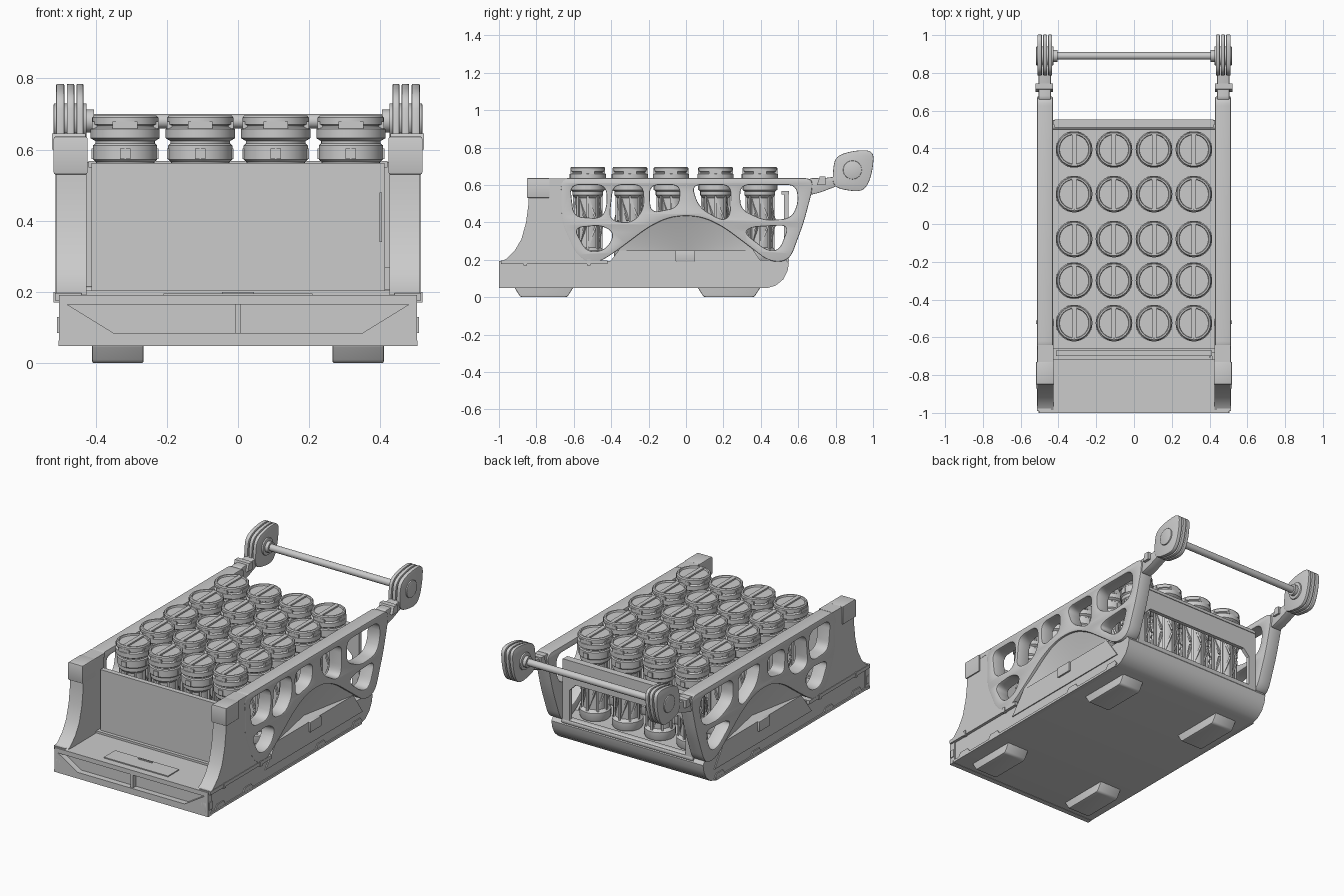
import bpy, bmesh, math
from mathutils import Matrix, Vector

AXES = {'x': Matrix(((0, 0, 1), (1, 0, 0), (0, 1, 0))),    # outline is (y, z)
        'y': Matrix(((1, 0, 0), (0, 0, -1), (0, 1, 0))),   # outline is (x, z)
        'z': Matrix.Identity(3)}                           # outline is (x, y)


def rounded(pts, r, n=6):
    if r <= 0:
        return [Vector(p) for p in pts]
    out = []
    for i, p in enumerate(pts):
        p = Vector(p)
        a, b = Vector(pts[i - 1]) - p, Vector(pts[(i + 1) % len(pts)]) - p
        a *= min(r / a.length, 0.48)
        b *= min(r / b.length, 0.48)
        for k in range(n + 1):
            t = k / n
            out.append(p + a * (1 - t) ** 2 + b * t ** 2)
    return out


def add_object(name, me, mirror=False):
    me.name = name
    me.shade_smooth()
    me.set_sharp_from_angle(angle=math.radians(32))
    ob = bpy.data.objects.new(name, me)
    bpy.context.collection.objects.link(ob)
    if mirror:
        m = ob.modifiers.new("mirror", 'MIRROR')
        m.use_axis[0] = True
        m.use_mirror_merge = False
    return ob


def plate(name, outline, axis, a, b, r=0.0, holes=(), hole_r=0.05, bevel=0.0, mirror=False):
    """Extrude a rounded outline (with optional holes) between a and b along an axis."""
    cu = bpy.data.curves.new(name, 'CURVE')
    cu.dimensions, cu.fill_mode = '2D', 'BOTH'
    cu.extrude, cu.bevel_depth, cu.offset = abs(b - a) / 2 - bevel, bevel, -bevel
    cu.bevel_resolution = 1
    for pts in [rounded(outline, r)] + [rounded(h, hole_r) for h in holes]:
        sp = cu.splines.new('POLY')
        sp.points.add(len(pts) - 1)
        for q, p in zip(sp.points, pts):
            q.co = (p.x, p.y, 0, 1)
        sp.use_cyclic_u = True
    tmp = bpy.data.objects.new("tmp", cu)
    bpy.context.collection.objects.link(tmp)
    dg = bpy.context.evaluated_depsgraph_get()
    me = bpy.data.meshes.new_from_object(tmp.evaluated_get(dg))
    bpy.data.objects.remove(tmp)
    bpy.data.curves.remove(cu)
    mid = (a + b) / 2 * (-1 if axis == 'y' else 1)
    bm = bmesh.new()
    bm.from_mesh(me)
    for v in bm.verts:
        v.co = AXES[axis] @ (v.co + Vector((0, 0, mid)))
    bmesh.ops.remove_doubles(bm, verts=bm.verts, dist=1e-5)
    bmesh.ops.recalc_face_normals(bm, faces=bm.faces)
    bm.to_mesh(me)
    bm.free()
    return add_object(name, me, mirror)


def rect(a0, a1, b0, b1):
    return [(a0, b0), (a1, b0), (a1, b1), (a0, b1)]


def box(name, x0, x1, y0, y1, z0, z1, mirror=False, bevel=0.0):
    return plate(name, rect(x0, x1, y0, y1), 'z', z0, z1, bevel=bevel, mirror=mirror)


def bm_box(bm, size, mat):
    bmesh.ops.create_cube(bm, size=1, matrix=mat @ Matrix.Diagonal((*size, 1)))


# --- Base tray, with a rolled back edge and a framed recess in the front
plate("base_tray", [(-0.965, 0.05), (0.44, 0.05), (0.48, 0.062), (0.52, 0.095), (0.543, 0.14),
                    (0.55, 0.18), (0.535, 0.2), (-0.965, 0.19)], 'x', -0.497, 0.497)
plate("front_frame", rect(-0.503, 0.503, 0.05, 0.192), 'y', -1.0, -0.96,
      holes=[[(-0.48, 0.165), (-0.35, 0.085), (0.35, 0.085), (0.48, 0.165)]], hole_r=0)
box("front_divider", -0.007, 0.007, -0.995, -0.96, 0.08, 0.168)
box("front_bottom_lip", -0.505, 0.505, -1.0, -0.97, 0.048, 0.062)
box("front_latch", 0.462, 0.492, -1.0, -0.985, 0.068, 0.128, mirror=True, bevel=0.003)
box("latch_side", 0.49, 0.508, -0.99, -0.965, 0.085, 0.13, mirror=True)
box("shelf_plate", -0.21, 0.21, -0.955, -0.85, 0.185, 0.196)
box("shelf_slot", -0.045, 0.045, -0.87, -0.86, 0.19, 0.2)
box("side_lower_rail", 0.48, 0.504, -1.0, 0.44, 0.05, 0.064, mirror=True)
box("side_upper_rail", 0.44, 0.514, -0.99, -0.42, 0.176, 0.197, mirror=True)
for y in (-0.88, -0.62, 0.06, 0.4):
    plate("side_tab", [(y - 0.05, 0.06), (y + 0.05, 0.06), (y + 0.03, 0.088), (y - 0.03, 0.088)],
          'x', 0.48, 0.503, mirror=True)
for y in (-0.86, -0.52):
    box("rail_clip", 0.5, 0.518, y - 0.01, y + 0.01, 0.17, 0.2, mirror=True)
plate("side_skirt", [(-0.46, 0.12), (-0.36, 0.25), (0.36, 0.25), (0.45, 0.12)],
      'x', 0.43, 0.503, mirror=True)
box("skirt_block", 0.49, 0.513, -0.055, 0.047, 0.19, 0.25, mirror=True, bevel=0.004)

# --- Feet
for y0, y1 in ((-0.92, -0.6), (0.06, 0.4)):
    plate("foot", [(y0, 0.055), (y0 + 0.035, 0.0), (y1 - 0.035, 0.0), (y1, 0.055)],
          'x', 0.265, 0.41, r=0.012, bevel=0.006, mirror=True)

# --- Pierced side frames with a wheel-style arch
arch = [(-0.44, 0.2), (-0.36, 0.255), (-0.2, 0.375), (-0.1, 0.424), (0, 0.437),
        (0.1, 0.424), (0.2, 0.375), (0.36, 0.255), (0.43, 0.2)]
outline = [(-0.67, 0.637), (-0.665, 0.4), (-0.59, 0.23), (-0.51, 0.175)] + arch + \
          [(0.5, 0.185), (0.56, 0.21), (0.63, 0.4), (0.675, 0.57), (0.675, 0.637)]
holes = [
    [(-0.62, 0.6), (-0.43, 0.6), (-0.42, 0.5), (-0.45, 0.42), (-0.6, 0.43)],
    [(-0.39, 0.6), (-0.23, 0.6), (-0.225, 0.47), (-0.29, 0.395), (-0.41, 0.41)],
    [(-0.195, 0.6), (-0.03, 0.6), (-0.04, 0.48), (-0.19, 0.45)],
    [(0.03, 0.6), (0.24, 0.6), (0.235, 0.43), (0.19, 0.41), (0.07, 0.48)],
    [(0.29, 0.6), (0.59, 0.6), (0.6, 0.5), (0.56, 0.42), (0.42, 0.41), (0.29, 0.47)],
    [(-0.6, 0.37), (-0.45, 0.385), (-0.38, 0.34), (-0.43, 0.25), (-0.53, 0.24)],
    [(0.31, 0.345), (0.35, 0.375), (0.55, 0.385), (0.5, 0.25), (0.43, 0.25)]]
plate("side_frame", outline, 'x', 0.43, 0.513, r=0.05, holes=holes, bevel=0.006, mirror=True)

# Hollow fender surface under each arch
bm = bmesh.new()
apex = bm.verts.new((0.432, 0, 0.25))
rim = [bm.verts.new((0.503, y, max(z, 0.25))) for y, z in
       [(0.36 * math.sin(t), 0.25 + 0.187 * math.cos(t) ** 1.3)
        for t in [math.pi * (k / 24 - 0.5) * 0.999 for k in range(25)]]]
for p, q in zip(rim, rim[1:]):
    bm.faces.new((apex, p, q))
me = bpy.data.meshes.new("fender")
bm.to_mesh(me)
bm.free()
add_object("fender", me, True)

# --- Front posts, flaring forward at the foot, with square caps
plate("front_post", [(-0.84, 0.63), (-0.842, 0.5), (-0.855, 0.4), (-0.88, 0.31), (-0.915, 0.25),
                     (-0.96, 0.205), (-0.99, 0.19), (-0.5, 0.19), (-0.58, 0.26), (-0.65, 0.4),
                     (-0.65, 0.63)], 'x', 0.425, 0.511, mirror=True)
box("post_cap", 0.423, 0.518, -0.85, -0.73, 0.53, 0.637, mirror=True, bevel=0.006)
box("post_top_rail", 0.425, 0.512, -0.74, -0.64, 0.61, 0.635, mirror=True)

# --- Front bulkhead and windowed back bulkhead
box("front_wall", -0.412, 0.412, -0.7, -0.67, 0.19, 0.563)
box("front_wall_sill", -0.425, 0.425, -0.72, -0.66, 0.188, 0.204)
box("front_wall_slot", 0.398, 0.405, -0.706, -0.69, 0.34, 0.48)
box("front_wall_hinge", 0.412, 0.43, -0.72, -0.68, 0.205, 0.27)
plate("back_wall", rect(-0.425, 0.425, 0.19, 0.565), 'y', 0.525, 0.548,
      holes=[[(-0.38, 0.21), (0.38, 0.21), (0.38, 0.39), (0.34, 0.43), (-0.34, 0.43),
              (-0.38, 0.39)]], hole_r=0.0)
box("back_wall_cap", -0.42, 0.42, 0.51, 0.552, 0.55, 0.568)
plate("back_sill", [(0.5, 0.18), (0.55, 0.18), (0.55, 0.215), (0.5, 0.215)], 'x', -0.43, 0.43, r=0.02)

# --- Back arms, triple lug plates, hub and cross bar
plate("arm_neck", [(0.63, 0.6), (0.66, 0.545), (0.72, 0.56), (0.81, 0.595), (0.84, 0.65),
                   (0.73, 0.635), (0.66, 0.637)], 'x', 0.44, 0.505, r=0.02, bevel=0.004, mirror=True)
plate("arm_bracket", [(0.7, 0.6), (0.745, 0.6), (0.745, 0.645), (0.715, 0.645)],
      'x', 0.428, 0.522, mirror=True)
lug = [(0.785, 0.585), (0.93, 0.56), (0.975, 0.6), (1.0, 0.69), (1.005, 0.785), (0.9, 0.785),
       (0.8, 0.755), (0.785, 0.68)]
for x0, x1 in ((0.434, 0.454), (0.46, 0.481), (0.488, 0.511)):
    plate("arm_lug", lug, 'x', x0, x1, r=0.06, bevel=0.004, mirror=True)


def disc(r, n=32):
    return [(0.89 + r * math.cos(math.tau * k / n), 0.68 + r * math.sin(math.tau * k / n)) for k in range(n)]


plate("hub_outer", disc(0.05), 'x', 0.425, 0.518, bevel=0.004, mirror=True)
plate("hub_collar", disc(0.032), 'x', 0.405, 0.43, mirror=True)
plate("cross_bar", disc(0.02), 'x', -0.43, 0.43)

# --- Canisters: one lathed mesh with lid bar, clips and ribs, shared by a 4 x 5 grid
prof = [(0, .2), (.08, .2), (.085, .21), (.085, .25), (.068, .265), (.068, .53), (.082, .545), (.082, .565),
        (.09, .572), (.09, .612), (.084, .617), (.084, .624), (.097, .632), (.097, .658), (.087, .663),
        (.087, .668), (.093, .671), (.093, .69), (.088, .696), (.08, .696), (.077, .687), (0, .687)]
bm = bmesh.new()
pv = [bm.verts.new((r, 0, z)) for r, z in prof]
pe = [bm.edges.new(e) for e in zip(pv, pv[1:])]
bmesh.ops.spin(bm, geom=pv + pe, axis=(0, 0, 1), cent=(0, 0, 0), angle=math.tau, steps=32, use_duplicate=False)
bmesh.ops.remove_doubles(bm, verts=bm.verts, dist=1e-5)
bmesh.ops.recalc_face_normals(bm, faces=bm.faces)
bm_box(bm, (0.024, 0.158, 0.012), Matrix.Translation((0, 0, 0.69)))
for k in range(8):
    spin = Matrix.Rotation(math.tau * k / 8, 4, 'Z')
    bm_box(bm, (0.012, 0.016, 0.3), spin @ Matrix.Translation((0, -0.07, 0.4)))
    for z, tilt in ((0.33, 0.35), (0.47, -0.35)):
        bm_box(bm, (0.01, 0.012, 0.13), spin @ Matrix.Translation((0.024, -0.064, z)) @ Matrix.Rotation(tilt, 4, 'Y'))
for k in range(4):
    spin = Matrix.Rotation(math.tau * k / 4, 4, 'Z')
    bm_box(bm, (0.03, 0.016, 0.03), spin @ Matrix.Translation((0, -0.086, 0.588)))
    bm_box(bm, (0.07, 0.02, 0.02), spin @ Matrix.Translation((0, -0.083, 0.669)))
can = bpy.data.meshes.new("canister")
bm.to_mesh(can)
bm.free()
for x in (-0.317, -0.106, 0.106, 0.317):
    for y in (0.395, 0.158, -0.08, -0.3, -0.525):
        add_object("canister", can).location = (x, y, 0)
